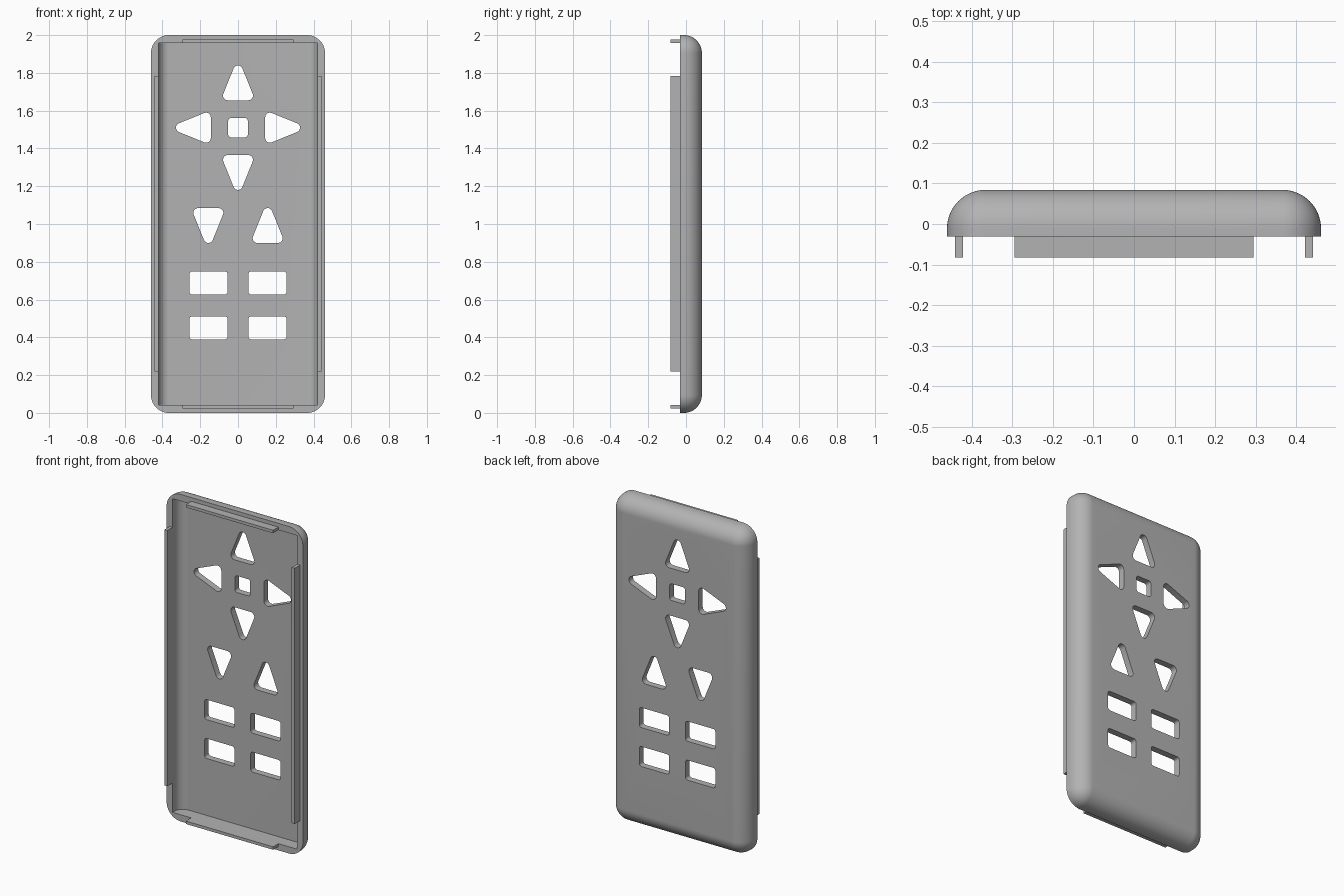
import bpy, bmesh, math
from mathutils import Vector

if "Cube" in bpy.data.objects:
    bpy.data.objects.remove(bpy.data.objects["Cube"])

W, H, R = 0.461, 2.0, 0.095          # half width, height, outer rounding
RIM, BACK, WALL = -0.031, 0.084, 0.04
FLOOR = BACK - WALL

plastic = bpy.data.materials.new("grey plastic")
plastic.diffuse_color = (0.45, 0.45, 0.45, 1)
plastic.use_nodes = True
plastic.node_tree.nodes["Principled BSDF"].inputs["Base Color"].default_value = plastic.diffuse_color


def rounded(points, r, steps=8):
    """Round every corner of a counter-clockwise convex outline."""
    out = []
    pts = [Vector(p) for p in points]
    for i, p in enumerate(pts):
        a = (pts[i - 1] - p).normalized()
        b = (pts[(i + 1) % len(pts)] - p).normalized()
        half = a.angle(b) / 2
        centre = p + (a + b).normalized() * (r / math.sin(half))
        sweep = math.pi - 2 * half
        start = math.atan2(-a.x, a.y)      # outward normal of incoming edge
        start = math.atan2(a.x, -a.y)
        for k in range(steps + 1):
            t = start + sweep * k / steps
            out.append(centre + r * Vector((math.cos(t), math.sin(t))))
    return out


def rect(cx, cy, hx, hy):
    return [(cx - hx, cy - hy), (cx + hx, cy - hy), (cx + hx, cy + hy), (cx - hx, cy + hy)]


def finish(bm, name):
    bmesh.ops.remove_doubles(bm, verts=bm.verts, dist=1e-5)
    bmesh.ops.recalc_face_normals(bm, faces=bm.faces)
    mesh = bpy.data.meshes.new(name)
    bm.to_mesh(mesh)
    bm.free()
    mesh.materials.append(plastic)
    ob = bpy.data.objects.new(name, mesh)
    bpy.context.collection.objects.link(ob)
    return ob


def loft(bm, rings):
    """Skin a list of equal-length rings and cap both ends."""
    loops = [[bm.verts.new(p) for p in ring] for ring in rings]
    n = len(loops[0])
    for lo, hi in zip(loops, loops[1:]):
        for i in range(n):
            bm.faces.new((lo[i], lo[(i + 1) % n], hi[(i + 1) % n], hi[i]))
    bm.faces.new(loops[0])
    bm.faces.new(loops[-1])


# Outer shell: rounded-rectangle rings that shrink toward the back
rings = []
levels = [(RIM, 0)]
for k in range(15):
    t = math.pi / 2 * k / 14
    levels.append((BACK - R + R * math.sin(t), R * (1 - math.cos(t))))
for y, inset in levels:
    outline = rounded(rect(0, H / 2, W - inset, H / 2 - inset), max(R - inset, 0), 14)
    rings.append([(p.x, y, p.y) for p in outline])
bm = bmesh.new()
loft(bm, rings)
shell = finish(bm, "remote_cover_shell")

# Cavity: rounded channel running the length of the shell
channel = rounded(rect(0, FLOOR - 0.15, W - WALL, 0.15), R - WALL, 12)
bm = bmesh.new()
loft(bm, [[(p.x, p.y, z) for p in channel] for z in (0.041, H - 0.041)])
cavity = finish(bm, "cavity_cutter")

# Button openings
outlines = []


def triangle(cx, cz, turn):
    """Rounded triangle pointing up, turned by quarter turns."""
    h = 0.092                             # half the visible height
    tri = [(-0.0915, -h), (0.0915, -h), (0, h + 0.042)]
    c, s = [(1, 0), (0, 1), (-1, 0), (0, -1)][turn]
    tri = [(cx + c * x - s * z, cz + s * x + c * z) for x, z in tri]
    outlines.append(rounded(tri, 0.025))


PAD = 1.51
for turn, (dx, dz) in enumerate([(0, 1), (-1, 0), (0, -1), (1, 0)]):
    triangle(dx * 0.236, PAD + dz * 0.237, turn)
triangle(-0.157, 0.992, 2)
triangle(0.157, 0.992, 0)
outlines.append(rounded(rect(0, PAD, 0.052, 0.051), 0.015))
for x in (-0.156, 0.156):
    for z in (0.45, 0.688):
        outlines.append(rounded(rect(x, z, 0.101, 0.061), 0.015))
bm = bmesh.new()
for o in outlines:
    loft(bm, [[(p.x, y, p.y) for p in o] for y in (0.0, 0.15)])
holes = finish(bm, "button_cutter")

# Cut the shell
bpy.context.view_layer.objects.active = shell
for cutter in (cavity, holes):
    mod = shell.modifiers.new("cut", 'BOOLEAN')
    mod.operation, mod.solver, mod.object = 'DIFFERENCE', 'EXACT', cutter
    bpy.ops.object.modifier_apply(modifier=mod.name)
    bpy.data.objects.remove(cutter)
bpy.ops.object.select_all(action='DESELECT')
shell.select_set(True)
bpy.ops.object.shade_smooth_by_angle(angle=math.radians(30))

# Snap tabs along the four rims
for name, cx, cz, hx, hz in [("left_tab", -0.431, 1.002, 0.01, 0.782),
                             ("right_tab", 0.431, 1.002, 0.01, 0.782),
                             ("top_tab", 0, 1.968, 0.295, 0.009),
                             ("bottom_tab", 0, 0.032, 0.295, 0.009)]:
    bm = bmesh.new()
    loft(bm, [[(x, y, z) for x, z in rect(cx, cz, hx, hz)] for y in (-0.082, RIM)])
    finish(bm, name)
